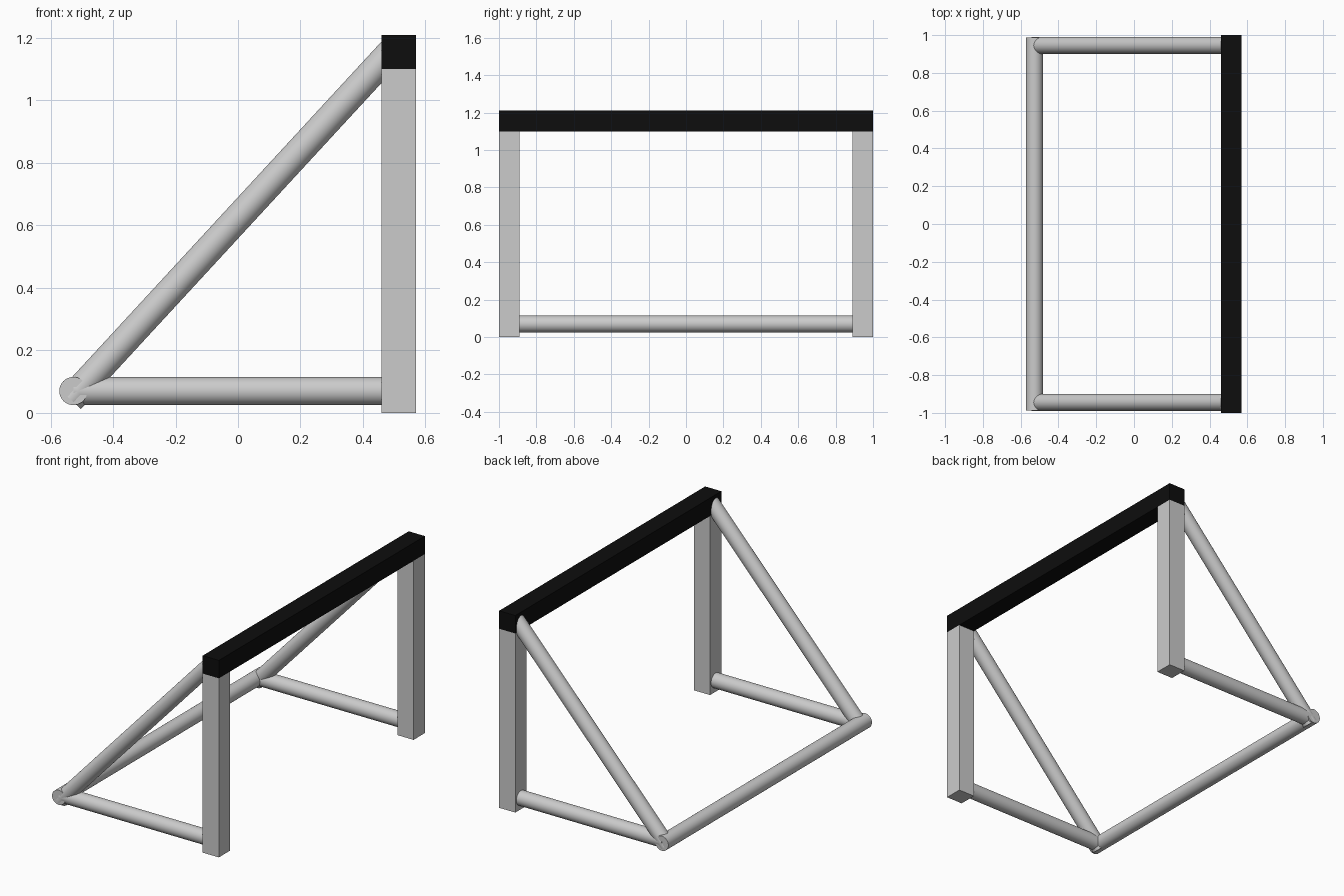
import bpy
from mathutils import Vector

if "Cube" in bpy.data.objects:
    bpy.data.objects.remove(bpy.data.objects["Cube"])

R = 0.045      # tube radius
W = 0.11       # square beam width
BX = 0.515     # front frame centre in x
SY = 0.945     # side frame centre in y

black = bpy.data.materials.new("black")
black.diffuse_color = (0.004, 0.004, 0.004, 1)
black.use_nodes = True
black.node_tree.nodes["Principled BSDF"].inputs["Base Color"].default_value = black.diffuse_color


def beam(name, loc, size):
    bpy.ops.mesh.primitive_cube_add(size=1, location=loc)
    ob = bpy.context.object
    ob.name = name
    ob.scale = size
    bpy.ops.object.transform_apply(location=False, rotation=False, scale=True)
    return ob


def tube(name, a, b):
    a, b = Vector(a), Vector(b)
    d = b - a
    bpy.ops.mesh.primitive_cylinder_add(
        vertices=48, radius=R, depth=d.length, location=(a + b) / 2,
        rotation=d.to_track_quat('Z', 'Y').to_euler())
    bpy.context.object.name = name
    bpy.ops.object.shade_smooth_by_angle()


# Crossbar
beam("crossbar", (BX, 0, 1.155), (W, 2, W)).data.materials.append(black)

# Rear ground tube
tube("rear_ground_bar", (-0.527, -0.988, 0.07), (-0.527, 0.988, 0.07))

# Posts, side ground tubes and diagonal braces
for side, s in (("left", 1), ("right", -1)):
    y = s * SY
    beam(side + "_post", (BX, y, 0.55), (W, W, 1.1))
    tube(side + "_ground_bar", (-0.527, y, 0.07), (0.48, y, 0.07))
    tube(side + "_brace", (-0.536, y, 0.043), (0.497, y, 1.163))
